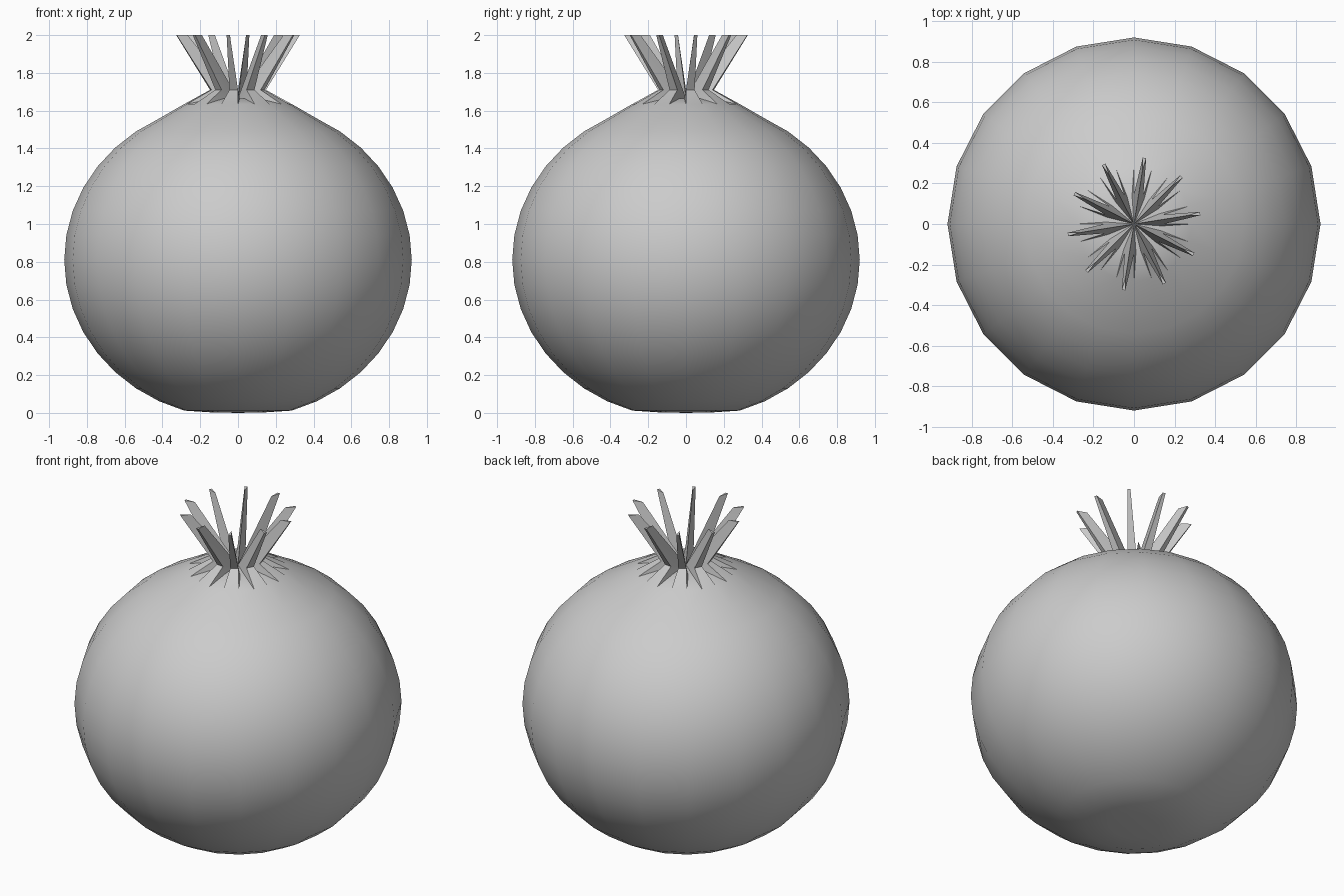
import bpy, bmesh
from math import sin, cos, radians

if "Cube" in bpy.data.objects:
    bpy.data.objects.remove(bpy.data.objects["Cube"])

N = 20                      # sides of the fruit
R, RZ, CZ = 0.92, 0.84, 0.81
bm = bmesh.new()


def polar(r, deg, z):
    return bm.verts.new((r * cos(radians(deg)), r * sin(radians(deg)), z))


# fruit body: rings every 9 degrees, flattened underneath, pulled up at the crown
levels = []
for i in range(1, 19):
    a = radians(9 * i)
    z = {1: 0.003, 2: 0.012, 18: 1.635}.get(i, CZ - RZ * cos(a))
    levels.append((R * sin(a), z))
rings = [[polar(r, 360 / N * k, z) for k in range(N)] for r, z in levels]
bottom = polar(0, 0, 0)
for k in range(N):
    n = (k + 1) % N
    bm.faces.new((bottom, rings[0][n], rings[0][k]))
    for lo, hi in zip(rings, rings[1:]):
        bm.faces.new((lo[k], lo[n], hi[n], hi[k]))

# crown: alternate wedges rise as spikes, valleys stay low between them
top = rings[-1]
pole = polar(0, 0, 1.665)
raised = [polar(0.148, 360 / N * k, 1.71) for k in range(N)]
low = [polar(0.14, 360 / N * k + (-4 if k % 2 == 0 else 4), 1.665) for k in range(N)]
for k in range(N):
    n = (k + 1) % N
    if k % 2 == 0:
        mid = 360 / N * (k + 0.5)
        bm.faces.new((top[k], top[n], raised[n], raised[k]))
        # tapering triangular spike
        tip_in = polar(0.27, mid, 2.0)
        tip_a, tip_b = polar(0.33, mid - 1.5, 2.0), polar(0.33, mid + 1.5, 2.0)
        bm.faces.new((raised[k], raised[n], tip_b, tip_a))
        bm.faces.new((tip_a, tip_b, tip_in))
        for f in ((low[k], raised[k], pole), (raised[k], tip_a, tip_in, pole),
                  (raised[n], low[n], pole), (pole, tip_in, tip_b, raised[n])):
            bm.faces.new(f)
        # narrow skirt points at the spike foot
        bm.faces.new((top[k], raised[k], low[k]))
        bm.faces.new((top[n], low[n], raised[n]))
    else:
        bm.faces.new((top[k], top[n], low[n], low[k]))
        bm.faces.new((low[k], low[n], pole))

bmesh.ops.recalc_face_normals(bm, faces=bm.faces)
mesh = bpy.data.meshes.new("crowned_fruit")
bm.to_mesh(mesh)
bm.free()
fruit = bpy.data.objects.new("crowned_fruit", mesh)
bpy.context.collection.objects.link(fruit)
bpy.context.view_layer.objects.active = fruit
fruit.select_set(True)
bpy.ops.object.shade_smooth_by_angle(angle=radians(30))
